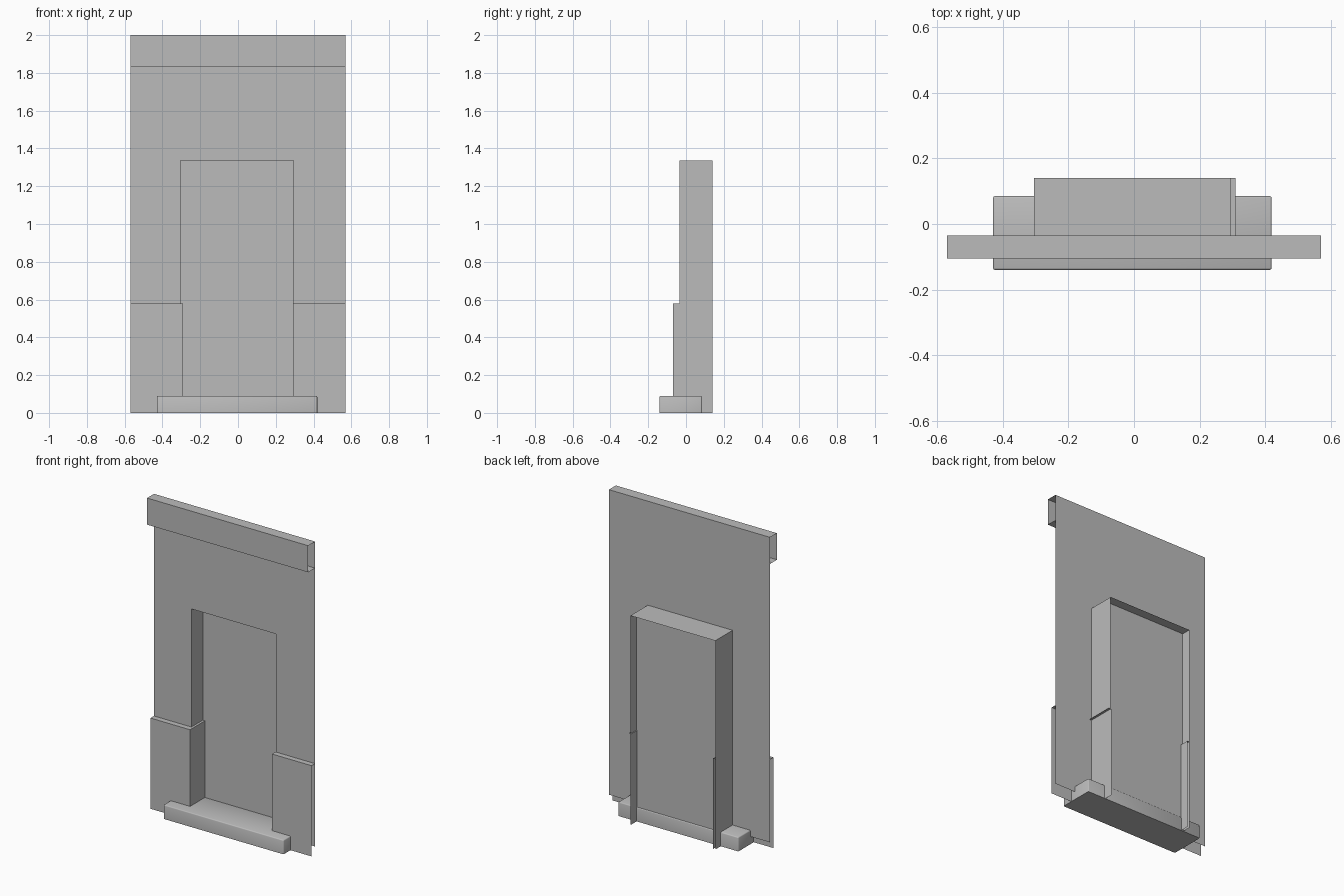
import bpy, bmesh
from mathutils import Vector

cube = bpy.data.objects.get("Cube")
if cube:
    bpy.data.objects.remove(cube, do_unlink=True)

stone = bpy.data.materials.new("plain grey")
stone.use_nodes = True
GREY = (0.5, 0.5, 0.5, 1)
stone.diffuse_color = GREY
stone.node_tree.nodes["Principled BSDF"].inputs["Base Color"].default_value = GREY


def finish(name, bm):
    mesh = bpy.data.meshes.new(name)
    bm.to_mesh(mesh)
    bm.free()
    mesh.materials.append(stone)
    obj = bpy.data.objects.new(name, mesh)
    bpy.context.collection.objects.link(obj)
    return obj


def sweep(name, path, offset):
    """Sheet made by sweeping an open path along an offset."""
    bm = bmesh.new()
    offset = Vector(offset)
    near = [bm.verts.new(p) for p in path]
    far = [bm.verts.new(Vector(p) + offset) for p in path]
    for i in range(len(path) - 1):
        bm.faces.new((near[i], near[i + 1], far[i + 1], far[i]))
    return finish(name, bm)


HALF = 0.57
LEFT, RIGHT = -0.305, 0.295      # opening sides
HEAD = 1.335                     # opening height
WALL, BACK, DOOR = -0.035, 0.14, 0.08
PANEL, LEDGE = -0.07, 0.58       # wainscot front and height

# Wall sheet around the doorway
bm = bmesh.new()
outline = [(-HALF, 0.05), (-HALF, 2), (HALF, 2), (HALF, 0.05),
           (RIGHT, 0.05), (RIGHT, HEAD), (LEFT, HEAD), (LEFT, 0.05)]
v = [bm.verts.new((x, WALL, z)) for x, z in outline]
for quad in ((0, 7, 6, 1), (1, 6, 5, 2), (2, 5, 4, 3)):
    bm.faces.new([v[i] for i in quad])
finish("wall", bm)

# Cornice channel with open ends
sweep("cornice", [(-HALF, WALL, 1.83), (-HALF, -0.105, 1.83),
                  (-HALF, -0.105, 2), (-HALF, WALL, 2)], (2 * HALF, 0, 0))

# Door frame reveal and the door set into it
sweep("door_frame", [(LEFT, WALL, 0), (LEFT, WALL, HEAD),
                     (RIGHT, WALL, HEAD), (RIGHT, WALL, 0)], (0, BACK - WALL, 0))
sweep("door", [(LEFT, DOOR, 0.04), (RIGHT, DOOR, 0.04)], (0, 0, HEAD - 0.04))

# Wainscot on both sides, turning into the doorway, with its ledges
for side, label, outer in ((-1, "right", -0.305), (1, "left", 0.31)):
    inner = side * 0.29
    sweep(label + "_wainscot", [(side * HALF, PANEL, 0), (inner, PANEL, 0),
                                (inner, BACK, 0)], (0, 0, LEDGE))
    sweep(label + "_wainscot_ledge", [(side * HALF, PANEL, LEDGE), (inner, PANEL, LEDGE)],
          (0, WALL - PANEL, 0))
    sweep(label + "_reveal_ledge", [(inner, WALL, LEDGE), (outer, WALL, LEDGE)],
          (0, BACK - WALL, 0))

# Doorstep with softened edges
bm = bmesh.new()
bmesh.ops.create_cube(bm, size=1)
for vert in bm.verts:
    vert.co = (vert.co.x * 0.85 - 0.005, vert.co.y * 0.225 - 0.0275, (vert.co.z + 0.5) * 0.09)
top_edges = [e for e in bm.edges if max(p.co.z for p in e.verts) > 0.05]
bmesh.ops.bevel(bm, geom=top_edges, offset=0.006, segments=2, profile=0.5, affect='EDGES')
for face in bm.faces:
    face.smooth = face.normal.z > -0.9
for edge in bm.edges:
    edge.smooth = max(p.co.z for p in edge.verts) > 0.001
finish("doorstep", bm)
